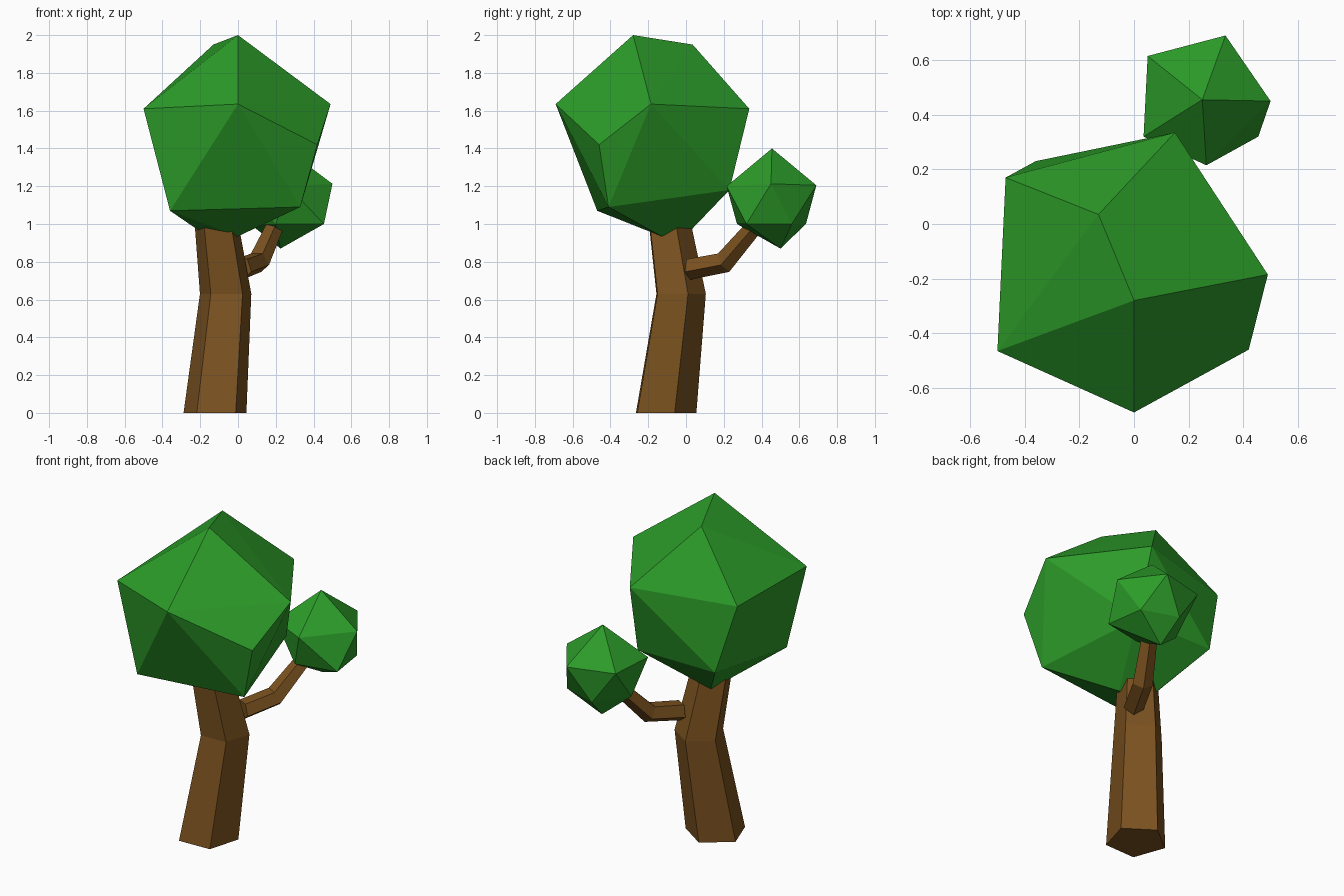
import bpy, bmesh
from math import cos, sin, radians, tau
from mathutils import Vector

if "Cube" in bpy.data.objects:
    bpy.data.objects.remove(bpy.data.objects["Cube"])


def material(name, color):
    m = bpy.data.materials.new(name)
    m.diffuse_color = (*color, 1)
    m.use_nodes = True
    m.node_tree.nodes["Principled BSDF"].inputs["Base Color"].default_value = m.diffuse_color
    return m


bark = material("bark", (0.2, 0.085, 0.014))
leaf = material("leaf", (0.025, 0.33, 0.022))


def finish(name, bm, mat):
    bmesh.ops.recalc_face_normals(bm, faces=bm.faces[:])
    me = bpy.data.meshes.new(name)
    bm.to_mesh(me)
    bm.free()
    me.materials.append(mat)
    ob = bpy.data.objects.new(name, me)
    bpy.context.collection.objects.link(ob)


def hull(name, points, mat):
    """Faceted foliage blob: convex hull of its corner points."""
    bm = bmesh.new()
    for p in points:
        bm.verts.new(p)
    bmesh.ops.convex_hull(bm, input=bm.verts[:])
    finish(name, bm, mat)


def limb(name, sections, side, start, mat, sides=5):
    """Five-sided limb lofted through (centre, radius, direction) sections."""
    bm = bmesh.new()
    rings = []
    for centre, r, direction in sections:
        n = Vector(direction).normalized()
        u = Vector(side).normalized()
        v = n.cross(u)
        ring = []
        for i in range(sides):
            a = radians(start) + tau * i / sides
            ring.append(bm.verts.new(Vector(centre) + u * r * cos(a) + v * r * sin(a)))
        rings.append(ring)
    for a, b in zip(rings, rings[1:]):
        for i in range(sides):
            j = (i + 1) % sides
            bm.faces.new((a[i], a[j], b[j], b[i]))
    bm.faces.new(rings[0])
    bm.faces.new(rings[-1])
    finish(name, bm, mat)


# Trunk with one bend
up = (0, 0, 1)
limb("trunk", [((-0.12, -0.12, 0), 0.175, up),
               ((-0.064, -0.038, 0.63), 0.143, up),
               ((-0.112, -0.095, 1.0), 0.122, up)], (1, 0, 0), 20, bark)

# Side branch, flat side up
limb("branch", [((0.02, 0.02, 0.765), 0.06, (0.47, 0.88, 0.05)),
                ((0.11, 0.205, 0.80), 0.06, (0.42, 0.8, 0.45)),
                ((0.215, 0.40, 1.03), 0.045, (0.33, 0.63, 0.7))],
     (-0.88, 0.47, 0), -90, bark)

# Large crown
hull("large_crown", [
    (0, -0.28, 2.0), (-0.13, 0.035, 1.95),
    (0, -0.69, 1.635), (0.49, -0.185, 1.635), (0.15, 0.335, 1.61),
    (-0.47, 0.17, 1.595), (-0.5, -0.465, 1.61), (0.42, -0.46, 1.42),
    (0.33, -0.41, 1.09), (-0.36, -0.47, 1.07),
    (-0.36, 0.23, 1.18), (0.17, 0.23, 1.18),
    (0, -0.13, 0.935), (-0.17, 0, 0.94)], leaf)

# Small crown on the branch
hull("small_crown", [
    (0.25, 0.455, 1.40),
    (0.5, 0.45, 1.213), (0.335, 0.69, 1.205), (0.05, 0.615, 1.21),
    (0.035, 0.32, 1.205), (0.265, 0.215, 1.20),
    (0.455, 0.32, 1.0), (0.42, 0.56, 1.0), (0.2, 0.635, 1.0),
    (0.065, 0.44, 1.0), (0.2, 0.27, 1.0),
    (0.225, 0.5, 0.87)], leaf)
